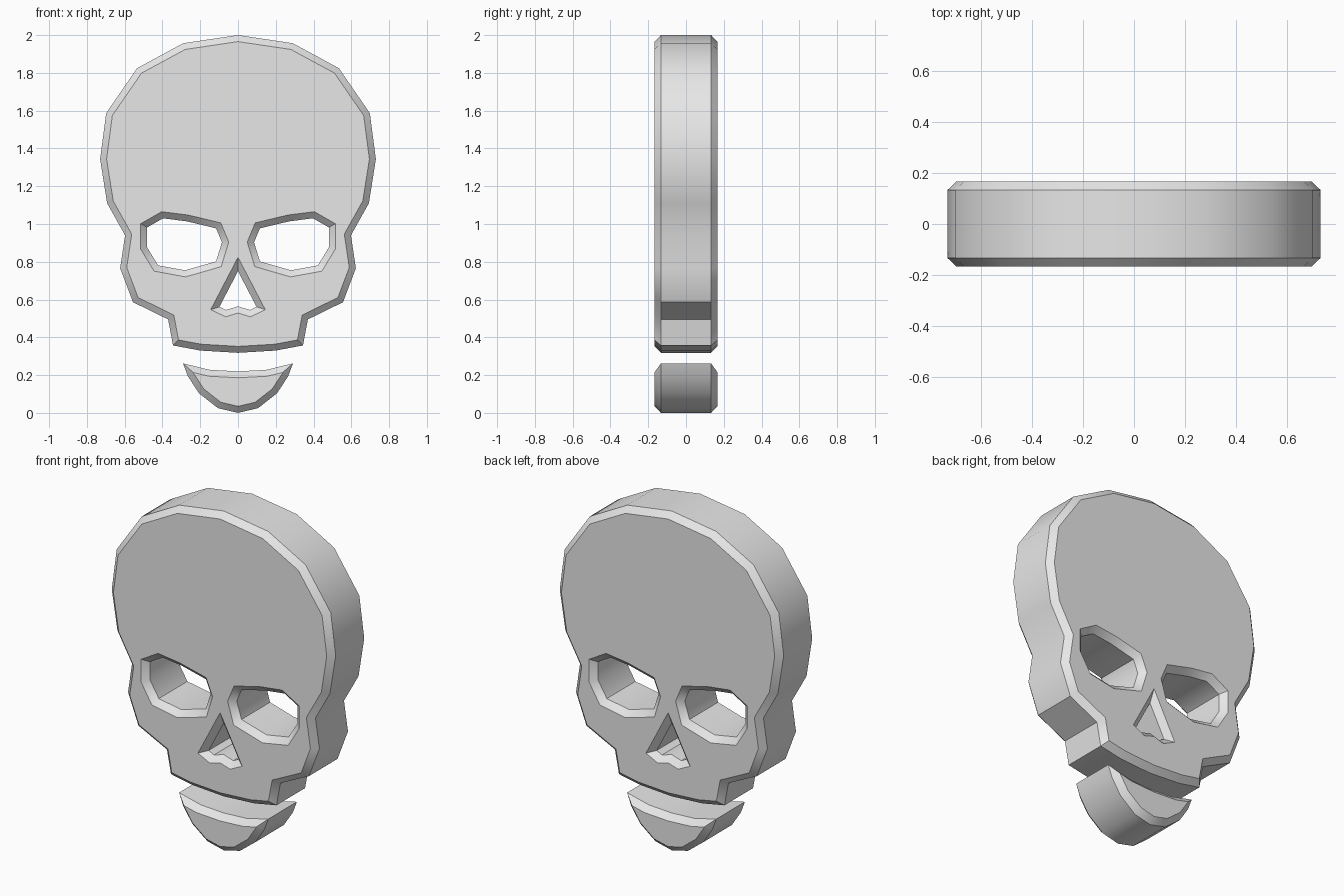
import bpy, bmesh
from math import radians

cube = bpy.data.objects.get("Cube")
if cube:
    bpy.data.objects.remove(cube)

HALF_DEPTH, CHAMFER = 0.167, 0.034

bone = bpy.data.materials.new("light grey")
bone.use_nodes = True
bone.diffuse_color = (0.8, 0.8, 0.8, 1)
bone.node_tree.nodes["Principled BSDF"].inputs["Base Color"].default_value = (0.8, 0.8, 0.8, 1)


def flip(points):
    return [(-x, z) for x, z in reversed(points)]


def symmetric(half):
    """Close a half outline whose first and last points lie on the centre line."""
    return half + flip(half)[1:-1]


def plate(name, outlines):
    """Filled outlines (inner ones become holes), thickened and chamfered front and back."""
    curve = bpy.data.curves.new(name, "CURVE")
    curve.dimensions = "2D"
    curve.fill_mode = "BOTH"
    curve.extrude = HALF_DEPTH - CHAMFER
    curve.bevel_depth = CHAMFER
    curve.bevel_resolution = 0
    curve.offset = -CHAMFER
    for outline in outlines:
        spline = curve.splines.new("POLY")
        spline.points.add(len(outline) - 1)
        for point, (x, z) in zip(spline.points, outline):
            point.co = (x, z, 0, 1)
        spline.use_cyclic_u = True
    obj = bpy.data.objects.new(name, curve)
    bpy.context.collection.objects.link(obj)
    obj.rotation_euler.x = radians(90)
    bpy.ops.object.select_all(action="DESELECT")
    obj.select_set(True)
    bpy.context.view_layer.objects.active = obj
    bpy.ops.object.convert(target="MESH")
    obj = bpy.context.object
    bpy.ops.object.transform_apply(location=False, rotation=True, scale=False)

    # Weld the caps to the rim and shade
    bm = bmesh.new()
    bm.from_mesh(obj.data)
    bmesh.ops.remove_doubles(bm, verts=bm.verts, dist=0.0005)
    bmesh.ops.recalc_face_normals(bm, faces=bm.faces)
    bm.to_mesh(obj.data)
    bm.free()
    obj.data.materials.clear()
    obj.data.materials.append(bone)
    bpy.ops.object.shade_smooth_by_angle(angle=radians(40))
    return obj


# Cranium with upper face, eye sockets and nose opening
head = symmetric([(0, 2), (0.29, 1.957), (0.534, 1.825), (0.698, 1.587), (0.73, 1.343),
                  (0.693, 1.11), (0.598, 0.94), (0.624, 0.766), (0.556, 0.586),
                  (0.37, 0.495), (0.344, 0.357), (0.2, 0.33), (0, 0.318)])
eye = [(0.481, 0.982), (0.397, 1.03), (0.27, 1.014), (0.116, 0.977), (0.085, 0.903),
       (0.116, 0.802), (0.28, 0.755), (0.423, 0.781), (0.481, 0.876)]
nose = symmetric([(0, 0.75), (0.098, 0.562), (0.063, 0.545), (0, 0.564)])
plate("skull", [head, eye, flip(eye), nose])

# Separate crescent chin
chin = symmetric([(0, 0.22), (0.15, 0.228), (0.291, 0.262), (0.265, 0.193),
                  (0.206, 0.103), (0.106, 0.025), (0, 0)])
plate("lower_jaw", [chin])
